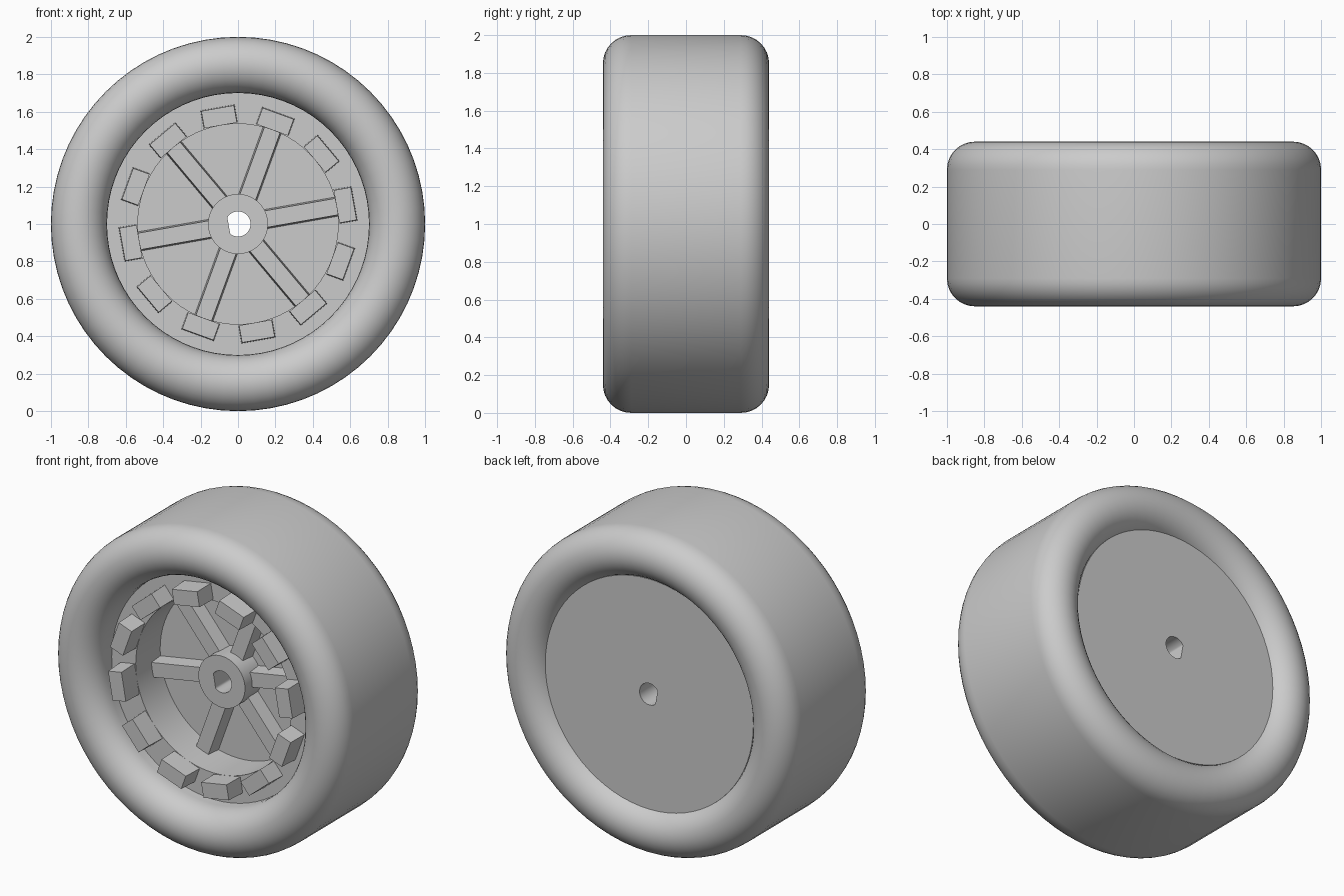
import bpy
import bmesh
from math import cos, sin, pi, radians
from mathutils import Matrix

if "Cube" in bpy.data.objects:
    bpy.data.objects.remove(bpy.data.objects["Cube"])

SEGMENTS = 72
PHASE = radians(10)      # turn of spokes, lugs and shaft flat
AXLE = Matrix.Translation((0, 0, 1))

grey = bpy.data.materials.new("plain grey")
grey.use_nodes = True
grey.diffuse_color = (0.6, 0.6, 0.6, 1)
grey.node_tree.nodes["Principled BSDF"].inputs["Base Color"].default_value = (0.6, 0.6, 0.6, 1)


def finish(name, bm, angle):
    bmesh.ops.recalc_face_normals(bm, faces=bm.faces)
    mesh = bpy.data.meshes.new(name)
    bm.to_mesh(mesh)
    bm.free()
    mesh.materials.append(grey)
    obj = bpy.data.objects.new(name, mesh)
    bpy.context.collection.objects.link(obj)
    bpy.ops.object.select_all(action="DESELECT")
    obj.select_set(True)
    bpy.context.view_layer.objects.active = obj
    bpy.ops.object.shade_smooth_by_angle(angle=radians(angle))
    return obj


def lathe(name, profile):
    """Spin a closed (radius, y) profile round the axle; radius may be a function of angle."""
    bm = bmesh.new()
    rings = []
    for i in range(SEGMENTS):
        a = 2 * pi * i / SEGMENTS
        ring = []
        for r, y in profile:
            r = r(a) if callable(r) else r
            ring.append(bm.verts.new((r * cos(a), y, 1 + r * sin(a))))
        rings.append(ring)
    n = len(profile)
    for i in range(SEGMENTS):
        p, q = rings[i], rings[(i + 1) % SEGMENTS]
        for j in range(n):
            k = (j + 1) % n
            bm.faces.new((p[j], p[k], q[k], q[j]))
    return finish(name, bm, 30)


def radial_blocks(name, count, inner, outer, width, back, front, taper):
    """Ring of blocks pointing outwards, narrowing towards the front."""
    bm = bmesh.new()
    for i in range(count):
        made = bmesh.ops.create_cube(bm, size=1)["verts"]
        for v in made:
            is_front = v.co.y < 0
            draft = taper if is_front else 0
            v.co.x = outer - draft if v.co.x > 0 else inner
            v.co.z *= width - 2 * draft
            v.co.y = front if is_front else back
        turn = Matrix.Rotation(-PHASE - 2 * pi * i / count, 4, "Y")
        bmesh.ops.transform(bm, matrix=AXLE @ turn, verts=made)
    return finish(name, bm, 30)


# Tyre: rounded shoulders on both sides, straight tread and bore
def arc(cy, start, r=0.15, steps=16):
    return [(0.85 + r * cos(start + pi * i / steps), cy + r * sin(start + pi * i / steps))
            for i in range(steps + 1)]


lathe("tyre", arc(0.29, 0) + arc(-0.29, pi))


# Rim: flat back, deep front dish, raised hub and D-shaped shaft hole
def shaft_hole(a):
    facing = cos(a - pi - PHASE)
    return min(0.067, 0.05 / facing) if facing > 0.01 else 0.067


lathe("rim", [(shaft_hole, -0.16), (0.16, -0.16), (0.16, 0), (0.535, 0),
              (0.535, -0.24), (0.715, -0.24), (0.715, 0.36), (shaft_hole, 0.36)])

# Spokes in the dish and lugs on the rim step
radial_blocks("spokes", 6, 0.14, 0.545, 0.105, 0.01, -0.09, 0.008)
radial_blocks("lugs", 12, 0.535, 0.632, 0.185, -0.23, -0.37, 0.004)
